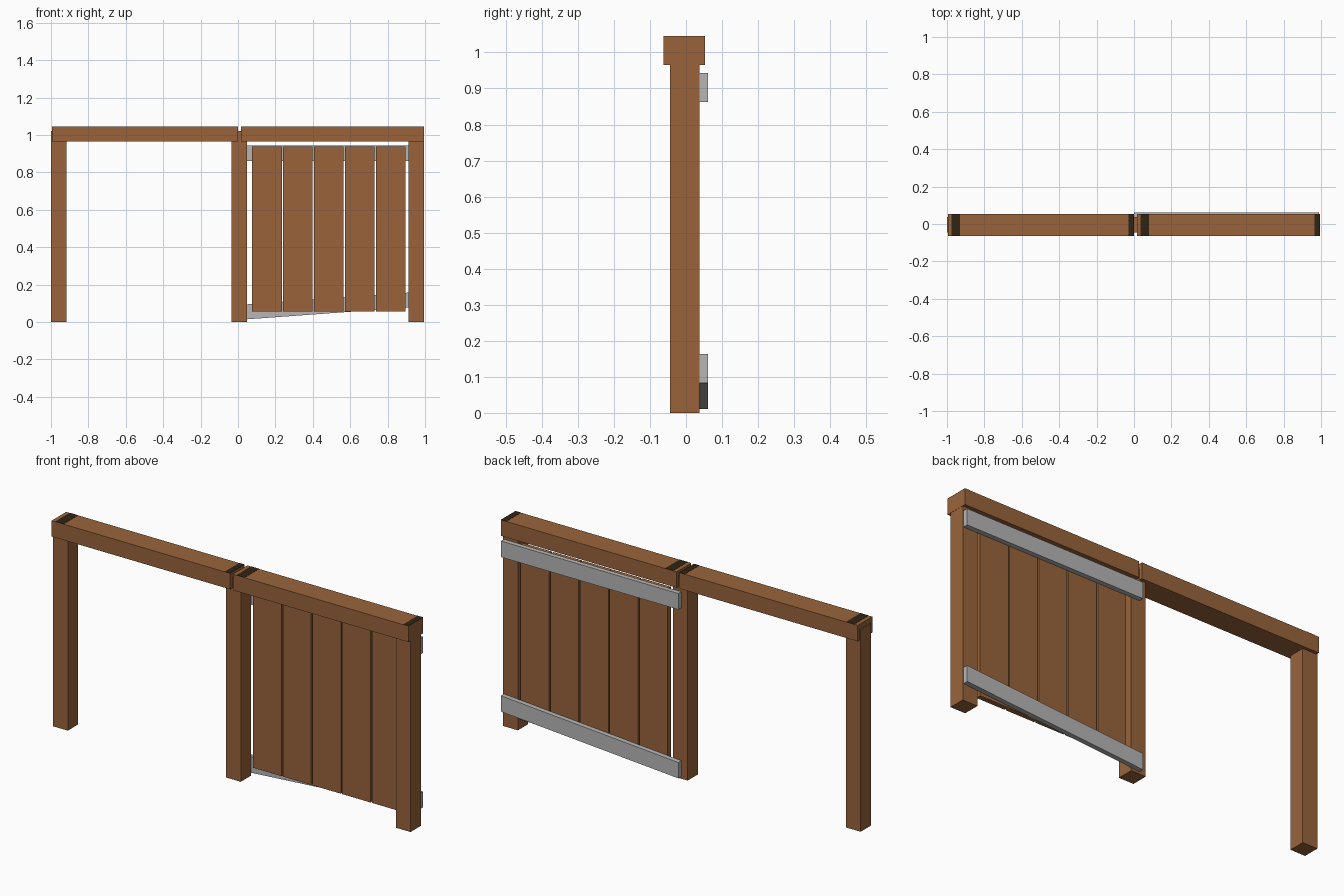
import bpy, bmesh

if "Cube" in bpy.data.objects:
    bpy.data.objects.remove(bpy.data.objects["Cube"])


def material(name, rgb):
    m = bpy.data.materials.new(name)
    m.diffuse_color = (*rgb, 1)
    m.use_nodes = True
    m.node_tree.nodes["Principled BSDF"].inputs["Base Color"].default_value = m.diffuse_color
    return m


WOOD = material("brown wood", (0.32, 0.127, 0.044))
GREY = material("grey rail", (0.47, 0.47, 0.47))
DARK = material("dark band", (0.03, 0.018, 0.007))


def box(name, mat, x, y, z, rise=0.0):
    """Box from (min, max) ranges; rise lifts its right end."""
    bm = bmesh.new()
    bmesh.ops.create_cube(bm, size=1)
    for v in bm.verts:
        right = v.co.x > 0
        v.co = (x[right], y[v.co.y > 0], z[v.co.z > 0] + rise * right)
    mesh = bpy.data.meshes.new(name)
    bm.to_mesh(mesh)
    bm.free()
    mesh.materials.append(mat)
    ob = bpy.data.objects.new(name, mesh)
    bpy.context.collection.objects.link(ob)
    return ob


# Three square posts
for label, x0 in (("left", -1.0), ("middle", -0.035), ("right", 0.912)):
    box(f"{label}_post", WOOD, (x0, x0 + 0.082), (-0.045, 0.037), (0, 1.02))

# Two top beams with thin dark bands near their ends
for label, x0, x1 in (("left", -0.995, 0.0), ("right", 0.015, 0.995)):
    box(f"{label}_top_beam", WOOD, (x0, x1), (-0.063, 0.053), (0.965, 1.045))
    for end, a, b in (("start", x0 + 0.02, x0 + 0.065), ("end", x1 - 0.03, x1)):
        box(f"{label}_beam_{end}_band", DARK, (a, b), (-0.063, 0.053), (1.044, 1.046))

# Gate boards
for i in range(5):
    x0 = 0.076 + i * 0.1655
    box(f"gate_board_{i + 1}", WOOD, (x0, x0 + 0.158), (0.012, 0.037), (0.057, 0.938))

# Grey rails at the back, the lower one tilted
box("upper_rail", GREY, (0.0, 0.99), (0.037, 0.061), (0.862, 0.943))
box("lower_rail", GREY, (0.0, 0.99), (0.037, 0.061), (0.011, 0.091), rise=0.072)
